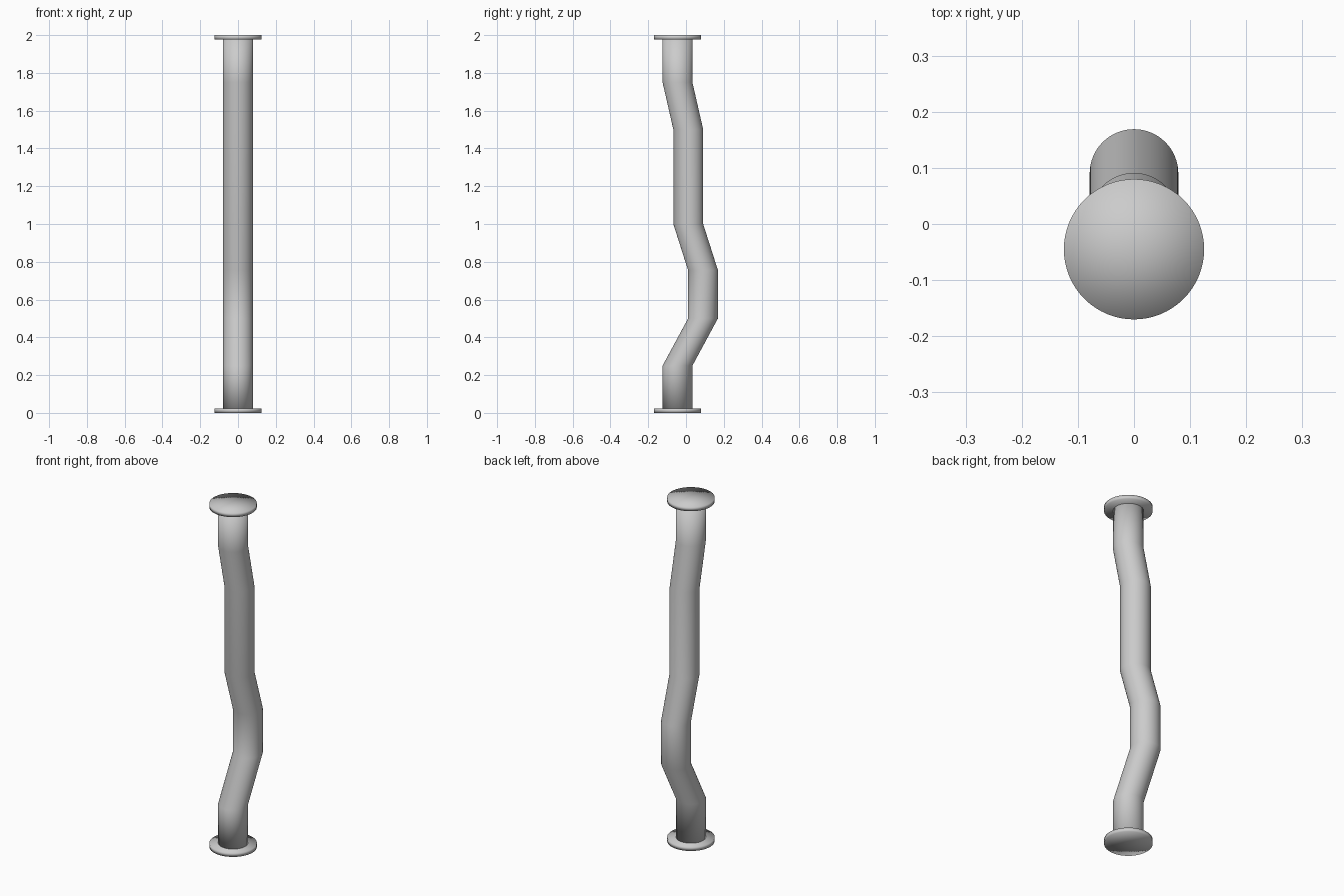
import bpy, bmesh, math

if "Cube" in bpy.data.objects:
    bpy.data.objects.remove(bpy.data.objects["Cube"])

SEGMENTS = 64
END_Y = -0.045


def loft(name, stations):
    """Skin horizontal circles given as (z, y centre, radius) and cap both ends."""
    bm = bmesh.new()
    rings = []
    for z, y, r in stations:
        rings.append([bm.verts.new((r * math.cos(a), y + r * math.sin(a), z))
                      for a in (2 * math.pi * i / SEGMENTS for i in range(SEGMENTS))])
    for low, high in zip(rings, rings[1:]):
        for i in range(SEGMENTS):
            j = (i + 1) % SEGMENTS
            bm.faces.new((low[i], low[j], high[j], high[i]))
    # Fan caps around a middle point
    for ring, (z, y, r), flip in ((rings[0], stations[0], True),
                                  (rings[-1], stations[-1], False)):
        middle = bm.verts.new((0, y, z))
        for i in range(SEGMENTS):
            a, b = ring[i], ring[(i + 1) % SEGMENTS]
            bm.faces.new((b, a, middle) if flip else (a, b, middle))
    for face in bm.faces:
        face.smooth = True
    mesh = bpy.data.meshes.new(name)
    bm.to_mesh(mesh)
    bm.free()
    obj = bpy.data.objects.new(name, mesh)
    bpy.context.collection.objects.link(obj)
    return obj


# Bent pipe: sheared sections stepping back and forth along y
path = [(0.01, END_Y), (0.25, END_Y), (0.5, 0.09), (0.755, 0.09),
        (1.0, 0.012), (1.5, 0.012), (1.75, END_Y), (1.99, END_Y)]
loft("bent_pipe", [(z, y, 0.079) for z, y in path])

# End flanges, softly shaded discs
for name, z in (("bottom_flange", 0.0), ("top_flange", 1.976)):
    loft(name, [(z, END_Y, 0.125), (z + 0.024, END_Y, 0.125)])
